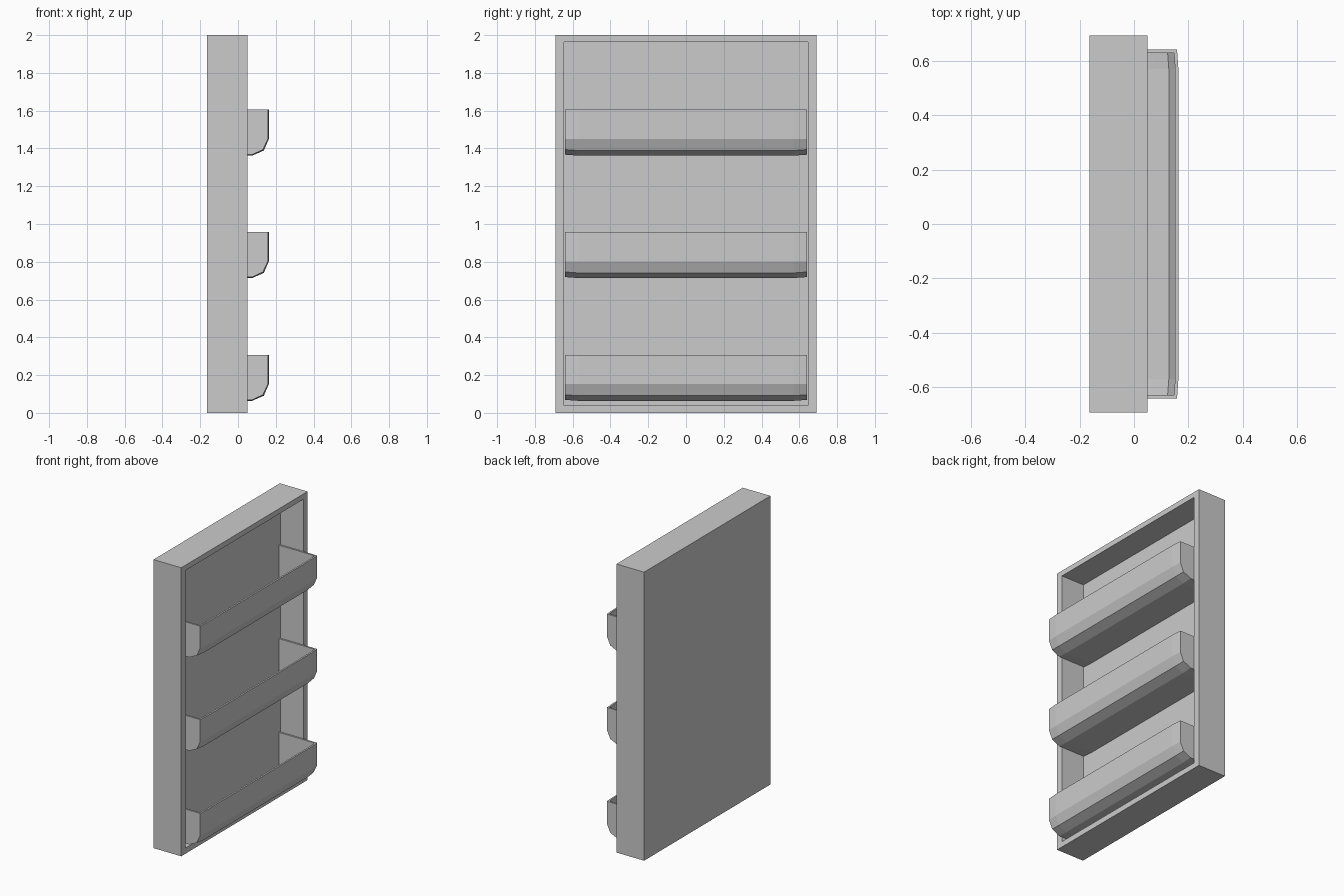
import bpy, bmesh
from mathutils import Vector

if "Cube" in bpy.data.objects:
    bpy.data.objects.remove(bpy.data.objects["Cube"])


def add_object(name, bm):
    bmesh.ops.recalc_face_normals(bm, faces=bm.faces[:])
    mesh = bpy.data.meshes.new(name)
    bm.to_mesh(mesh)
    bm.free()
    obj = bpy.data.objects.new(name, mesh)
    bpy.context.collection.objects.link(obj)
    return obj


# Door panel: a box with its +x face inset and pushed in to form a shallow tray
X_BACK, X_RIM, X_FLOOR = -0.163, 0.049, -0.127
bm = bmesh.new()
bmesh.ops.create_cube(bm, size=1)
bmesh.ops.scale(bm, vec=(X_RIM - X_BACK, 1.384, 2.0), verts=bm.verts[:])
bmesh.ops.translate(bm, vec=((X_RIM + X_BACK) / 2, 0, 1), verts=bm.verts[:])
front = max(bm.faces, key=lambda f: f.calc_center_median().x)
bmesh.ops.inset_region(bm, faces=[front], thickness=0.045)
for v in front.verts:
    v.co.y = 0.645 if v.co.y > 0 else -0.645
    v.co.z = 1.963 if v.co.z > 1 else 0.039
floor = bmesh.ops.extrude_discrete_faces(bm, faces=[front])["faces"][0]
for v in floor.verts:
    v.co.x = X_FLOOR
add_object("door_panel", bm)


# Door bin: profile lofted along y, slightly drawn in at both ends, open on top
# Profile points are x and height below the rim, from the back round to the front
PROFILE = [(-0.13, -0.243), (0.075, -0.243), (0.137, -0.216),
           (0.163, -0.155), (0.163, 0.0)]
STATIONS = [(-0.641, 0.005), (-0.57, 0.0), (0.57, 0.0), (0.641, 0.005)]


def door_bin(name, top):
    bm = bmesh.new()
    rows = []
    for y, draw in STATIONS:
        row = []
        for x, z in PROFILE:
            dx = draw if x > 0.1 else 0
            dz = draw if z < -0.2 else 0
            row.append(bm.verts.new((x - dx, y, top + z + dz)))
        rows.append(row)
    for a, b in zip(rows, rows[1:]):
        for i in range(len(PROFILE) - 1):
            bm.faces.new((a[i], a[i + 1], b[i + 1], b[i]))
    for row in (rows[0], rows[-1]):
        corner = bm.verts.new((PROFILE[0][0], row[0].co.y, top))
        bm.faces.new(row + [corner])
    obj = add_object(name, bm)
    # make sure the shell faces outwards so it thickens inwards
    floor_face = min(obj.data.polygons, key=lambda p: p.center.z)
    if floor_face.normal.z > 0:
        obj.data.flip_normals()
    wall = obj.modifiers.new("wall", 'SOLIDIFY')
    wall.thickness = 0.012
    wall.offset = -1
    wall.use_even_offset = True


for label, top in (("lower_bin", 0.307), ("middle_bin", 0.957), ("upper_bin", 1.605)):
    door_bin(label, top)
